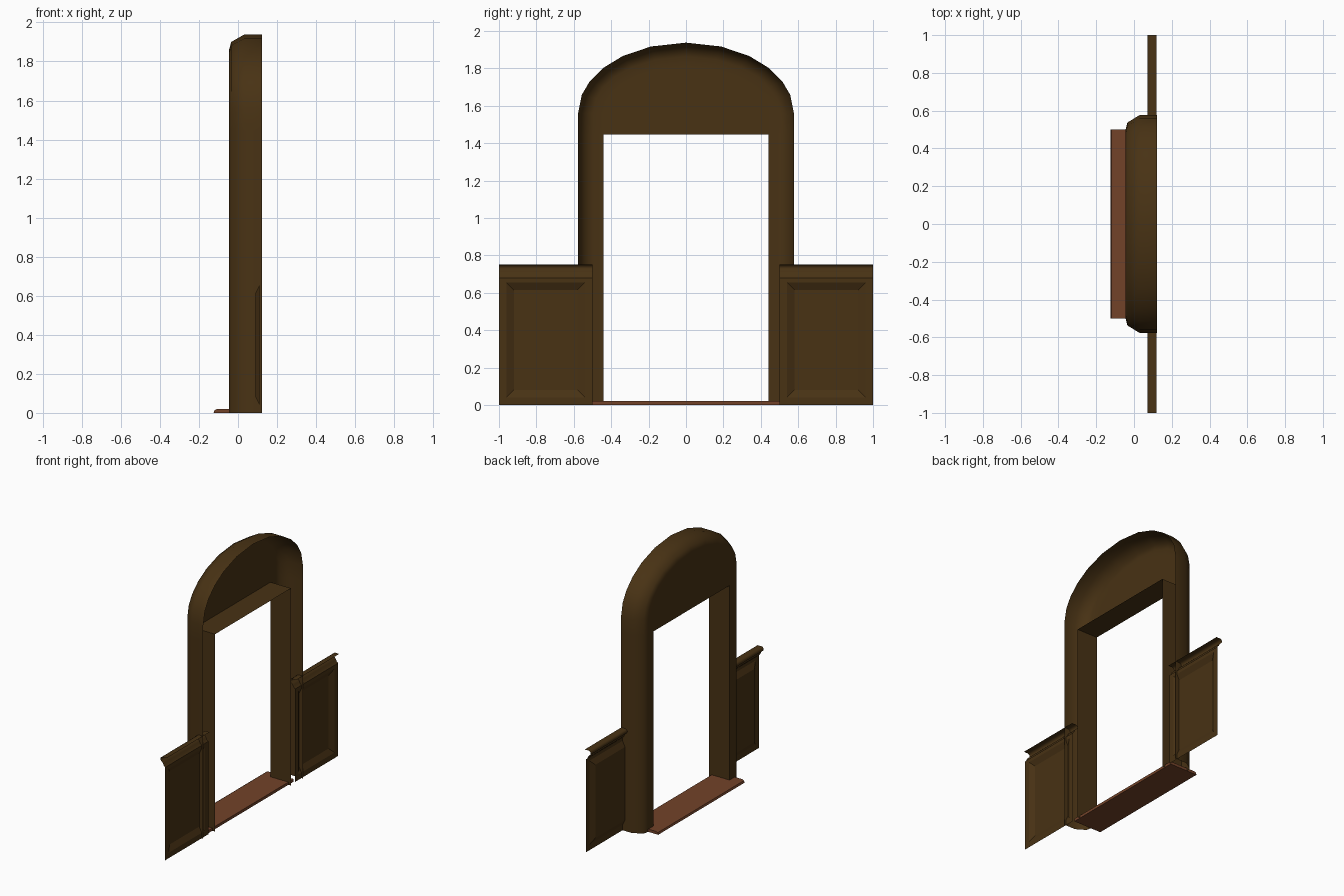
import bpy, bmesh, math

if "Cube" in bpy.data.objects:
    bpy.data.objects.remove(bpy.data.objects["Cube"])


def material(name, rgb):
    m = bpy.data.materials.new(name)
    m.diffuse_color = (*rgb, 1)
    m.use_nodes = True
    m.node_tree.nodes["Principled BSDF"].inputs["Base Color"].default_value = m.diffuse_color
    return m


DARK = material("dark_wood", (0.065, 0.032, 0.007))
RED = material("reddish_wood", (0.17, 0.055, 0.022))


def finish(name, bm, mat, smooth=None):
    """Turn a bmesh sheet into an object whose faces look towards -x."""
    bmesh.ops.remove_doubles(bm, verts=bm.verts, dist=1e-5)
    bmesh.ops.recalc_face_normals(bm, faces=bm.faces)
    if sum(f.normal.x * f.calc_area() for f in bm.faces) > 0.001:
        bmesh.ops.reverse_faces(bm, faces=bm.faces)
    me = bpy.data.meshes.new(name)
    bm.to_mesh(me)
    bm.free()
    me.materials.append(mat)
    ob = bpy.data.objects.new(name, me)
    bpy.context.collection.objects.link(ob)
    if smooth:
        bpy.ops.object.select_all(action='DESELECT')
        ob.select_set(True)
        bpy.context.view_layer.objects.active = ob
        bpy.ops.object.shade_smooth_by_angle(angle=math.radians(smooth))
    return ob


def bridge(bm, a, b, closed=False):
    n = len(a)
    for i in range(n if closed else n - 1):
        j = (i + 1) % n
        bm.faces.new((a[i], a[j], b[j], b[i]))


def sweep_y(bm, profile, y0, y1, closed=False):
    """Extrude an (x, z) profile along y."""
    a = [bm.verts.new((x, y0, z)) for x, z in profile]
    b = [bm.verts.new((x, y1, z)) for x, z in profile]
    bridge(bm, a, b, closed)
    return a, b


# Door surround: hollow arched casing, open on the wall side
HW, SPRING, RISE, LINTEL = 0.577, 1.56, 0.377, 1.445
ANGLES = [90, 75, 63, 50, 36, 19]


def outline(d):
    w, h = HW - d, RISE - d * 0.93
    half = [(w, 0), (w, LINTEL)]
    half += [(w * math.sin(math.radians(t)), SPRING + h * math.cos(math.radians(t)))
             for t in ANGLES]
    return half + [(0, SPRING + h)] + [(-y, z) for y, z in reversed(half)]


bm = bmesh.new()
rings = []
for x, d in [(0.122, 0), (0.03, 0), (-0.035, 0.04), (-0.045, 0.08), (-0.045, 0.137)]:
    rings.append([bm.verts.new((x, y, z)) for y, z in outline(d)])
for a, b in zip(rings, rings[1:]):
    bridge(bm, a, b)
inner = rings[-1]
# panel filling the arch above the opening
bm.faces.new(inner[1:-1])
# jambs and soffit
w = HW - 0.137
edge = [inner[0], inner[1], inner[-2], inner[-1]]
back = [bm.verts.new((0.122, v.co.y, v.co.z)) for v in edge]
bridge(bm, edge, back)
finish("door_surround", bm, DARK, 50)

# Wainscot panels and their chair rails on both sides
CAP = [(0.12, 0.75), (0.085, 0.75), (0.075, 0.744), (0.071, 0.733), (0.075, 0.722),
       (0.085, 0.715), (0.093, 0.705), (0.098, 0.692), (0.11, 0.68)]
for s, side in ((-1, "left"), (1, "right")):
    bm = bmesh.new()
    loops = []
    for x, y0, y1, z0, z1 in [(0.11, 0.5, 1.0, 0.0, 0.68),
                              (0.11, 0.54, 0.96, 0.04, 0.655),
                              (0.09, 0.58, 0.92, 0.08, 0.615)]:
        loops.append([bm.verts.new((x, s * y, z)) for y, z in
                      ((y0, z0), (y1, z0), (y1, z1), (y0, z1))])
    bridge(bm, loops[0], loops[1], True)
    bridge(bm, loops[1], loops[2], True)
    bm.faces.new(loops[2])
    finish("wainscot_panel_" + side, bm, DARK)

    bm = bmesh.new()
    sweep_y(bm, CAP, s * 0.5, s * 1.0)
    finish("chair_rail_" + side, bm, DARK, 45)

# Door sill with a chamfered front edge
bm = bmesh.new()
a, b = sweep_y(bm, [(0.1, 0), (0.1, 0.02), (-0.108, 0.02), (-0.12, 0.014), (-0.125, 0)],
               -0.5, 0.5, True)
bm.faces.new(a)
bm.faces.new(b)
bmesh.ops.recalc_face_normals(bm, faces=bm.faces)
finish("door_sill", bm, RED)
